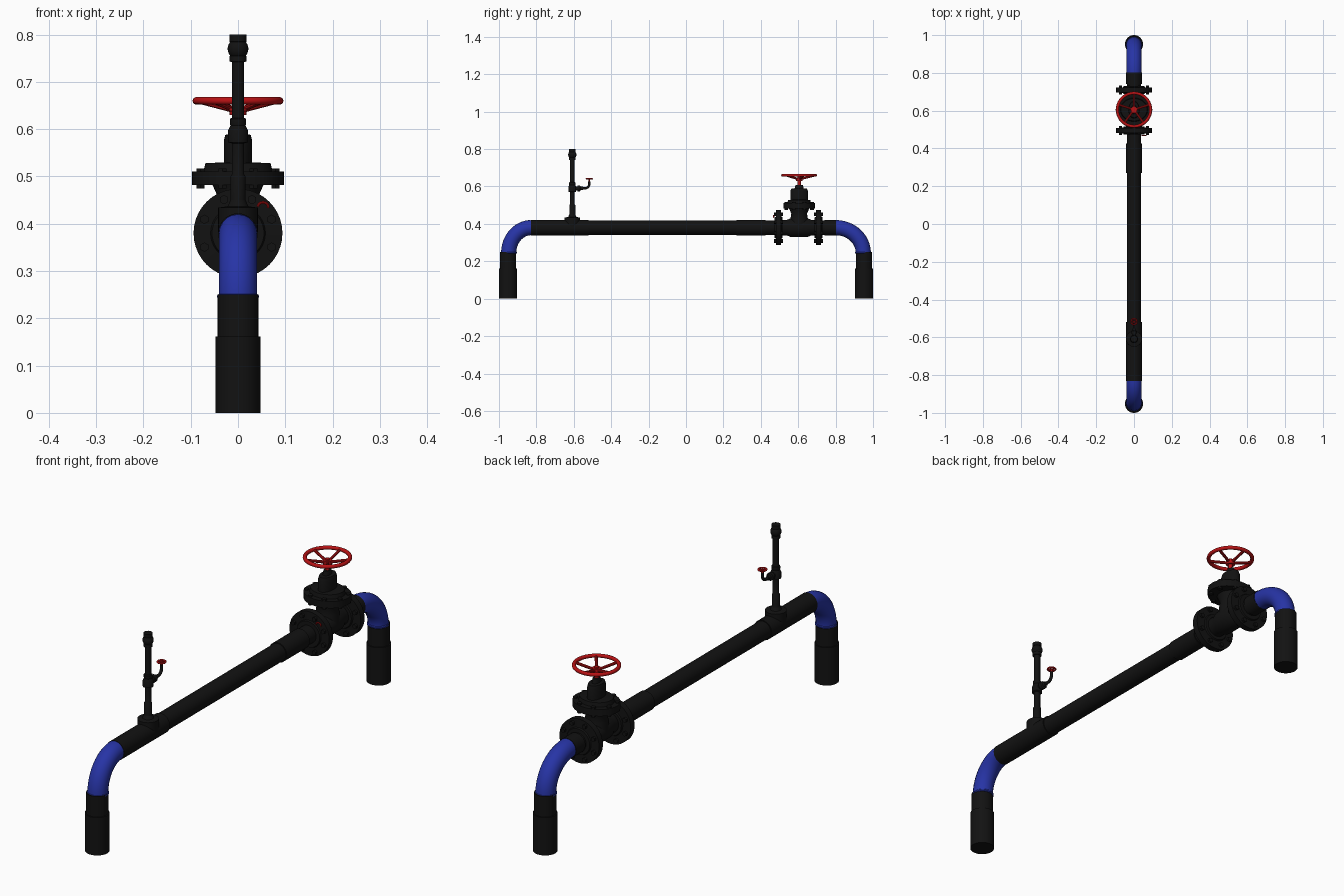
import bpy, bmesh
from math import sin, cos, pi
from mathutils import Matrix, Vector

cube = bpy.data.objects.get("Cube")
if cube:
    bpy.data.objects.remove(cube, do_unlink=True)


def make_material(name, rgb):
    m = bpy.data.materials.new(name)
    m.use_nodes = True
    m.diffuse_color = (*rgb, 1)
    m.node_tree.nodes["Principled BSDF"].inputs["Base Color"].default_value = (*rgb, 1)
    return m


BLACK = make_material("black iron", (0.006, 0.006, 0.006))
BLUE = make_material("blue paint", (0.02, 0.034, 0.38))
RED = make_material("red paint", (0.48, 0.006, 0.007))


def finish(ob, mat):
    ob.data.materials.clear()
    ob.data.materials.append(mat)
    bpy.ops.object.select_all(action='DESELECT')
    ob.select_set(True)
    bpy.context.view_layer.objects.active = ob
    bpy.ops.object.shade_smooth_by_angle(angle=0.6)
    return ob


def mesh_object(name, bm, mat):
    bmesh.ops.recalc_face_normals(bm, faces=bm.faces)
    me = bpy.data.meshes.new(name)
    bm.to_mesh(me)
    bm.free()
    ob = bpy.data.objects.new(name, me)
    bpy.context.collection.objects.link(ob)
    return finish(ob, mat)


def axis_matrix(axis):
    return Matrix.Rotation(-pi / 2, 4, 'X') if axis == 'Y' else Matrix.Identity(4)


def lathe(name, profile, origin, axis='Z', mat=BLACK, sides=32, squash=(1, 1)):
    """Revolve (radius, distance) pairs around an axis, with capped ends."""
    bm = bmesh.new()
    turn = Matrix.Translation(origin) @ axis_matrix(axis)
    rings = [[bm.verts.new(turn @ Vector((r * cos(2 * pi * i / sides) * squash[0],
                                          r * sin(2 * pi * i / sides) * squash[1], d)))
              for i in range(sides)] for r, d in profile]
    for a, b in zip(rings, rings[1:]):
        for i in range(sides):
            j = (i + 1) % sides
            bm.faces.new((a[i], a[j], b[j], b[i]))
    bm.faces.new(rings[0])
    bm.faces.new(rings[-1])
    return mesh_object(name, bm, mat)


def tube(name, points, radius, mat, cyclic=False, res=5):
    """Sweep a round section along a path."""
    cu = bpy.data.curves.new(name, 'CURVE')
    cu.dimensions = '3D'
    cu.bevel_depth = radius
    cu.bevel_resolution = res
    cu.use_fill_caps = True
    sp = cu.splines.new('POLY')
    sp.points.add(len(points) - 1)
    for p, co in zip(sp.points, points):
        p.co = (*co, 1)
    sp.use_cyclic_u = cyclic
    ob = bpy.data.objects.new(name, cu)
    bpy.context.collection.objects.link(ob)
    bpy.ops.object.select_all(action='DESELECT')
    ob.select_set(True)
    bpy.context.view_layer.objects.active = ob
    bpy.ops.object.convert(target='MESH')
    return finish(bpy.context.view_layer.objects.active, mat)


def bolts(name, origin, axis, circle, count, half, size, squash=(1, 1)):
    """Ring of hexagonal bolts passing through a flange."""
    bm = bmesh.new()
    base = Matrix.Translation(origin) @ axis_matrix(axis)
    for i in range(count):
        a = 2 * pi * (i + 0.5) / count
        spot = Matrix.Translation((circle * cos(a) * squash[0], circle * sin(a) * squash[1], 0))
        bmesh.ops.create_cone(bm, cap_ends=True, segments=6, radius1=size, radius2=size,
                              depth=2 * half, matrix=base @ spot)
    return mesh_object(name, bm, BLACK)


def handwheel(name, center, radius, thick, drop, spokes):
    c = Vector(center)
    ring = [c + Vector((radius * cos(2 * pi * i / 40), radius * sin(2 * pi * i / 40), 0))
            for i in range(40)]
    tube(name + "_rim", ring, thick, RED, cyclic=True)
    hub = c - Vector((0, 0, drop))
    for k in range(spokes):
        a = 2 * pi * k / spokes + pi / 2
        tube(f"{name}_spoke_{k + 1}", [hub, c + Vector((radius * cos(a), radius * sin(a), 0))],
             thick * 0.75, RED, res=3)
    lathe(name + "_hub", [(radius * 0.2, -thick), (radius * 0.2, thick * 1.4)], hub, mat=RED, sides=20)


PIPE_Z = 0.38

# Legs and elbows at both ends
for side, end, inner in (("front", -1, 0.828), ("back", 1, 0.80)):
    y = end * 0.952
    lathe(side + "_leg", [(0.048, 0), (0.048, 0.162), (0.043, 0.162), (0.043, 0.25)], (0, y, 0))
    reach = 0.948 - inner
    arc = [(0, end * (inner + reach * sin(t * pi / 32)),
            0.245 + (PIPE_Z - 0.245) * cos(t * pi / 32)) for t in range(17)]
    tube(side + "_elbow", arc, 0.0405, BLUE, res=8)
    lathe(side + "_elbow_bead", [(0.041, -0.005), (0.044, -0.002), (0.044, 0.002), (0.041, 0.005)],
          (0, end * 0.948, 0.246), mat=BLUE)

# Long horizontal pipe with thicker end sleeves
lathe("main_pipe", [(0.042, -0.83), (0.042, -0.52), (0.038, -0.52), (0.038, 0.27),
                    (0.042, 0.27), (0.042, 0.425), (0.038, 0.425), (0.038, 0.48)],
      (0, 0, PIPE_Z), 'Y')
lathe("back_pipe", [(0.038, 0.72), (0.038, 0.74), (0.042, 0.74), (0.042, 0.803)], (0, 0, PIPE_Z), 'Y')

# Gate valve body and its pipe flanges
VALVE_Y = 0.605
lathe("valve_body", [(0.042, -0.11), (0.042, -0.065), (0.05, -0.045), (0.05, 0.045),
                     (0.042, 0.065), (0.042, 0.11)], (0, VALVE_Y, PIPE_Z), 'Y')
lathe("valve_neck", [(0.05, 0.38), (0.046, 0.43), (0.042, 0.455), (0.055, 0.485)], (0, VALVE_Y, 0))
for side, y in (("front", 0.495), ("back", 0.709)):
    lathe(side + "_flange", [(0.055, -0.021), (0.058, -0.015), (0.094, -0.013), (0.094, 0.013),
                             (0.058, 0.015), (0.055, 0.021)], (0, y, PIPE_Z), 'Y', sides=40)
    bolts(side + "_flange_bolts", (0, y, PIPE_Z), 'Y', 0.077, 8, 0.024, 0.01)

# Small red tag loop on the front flange
loop = [(0.053 + 0.011 * cos(t * pi / 10), 0.469, 0.436 + 0.009 * sin(t * pi / 10))
        for t in range(-1, 11)]
tube("flange_tag_loop", loop, 0.003, RED, res=3)

# Bonnet flange, bonnet and stem
OVAL = (1, 0.86)
lathe("bonnet_flange", [(0.097, 0.482), (0.097, 0.511), (0.073, 0.511), (0.069, 0.528), (0.03, 0.53)],
      (0, VALVE_Y, 0), sides=40, squash=OVAL)
bolts("bonnet_bolts", (0, VALVE_Y, 0.496), 'Z', 0.086, 8, 0.021, 0.01, OVAL)
lathe("bonnet", [(0.047, 0.525), (0.047, 0.575), (0.042, 0.588), (0.024, 0.59), (0.02, 0.608)],
      (0, VALVE_Y, 0), squash=(0.64, 1))
lathe("valve_stem", [(0.009, 0.6), (0.009, 0.655)], (0, VALVE_Y, 0), mat=RED, sides=16)
handwheel("handwheel", (0, VALVE_Y, 0.66), 0.088, 0.008, 0.022, 5)

# Vertical riser on a saddle, with collars and a ball at the top
RISER_Y = -0.608
lathe("riser_saddle", [(0.042, 0.38), (0.042, 0.434), (0.022, 0.437), (0.016, 0.45)], (0, RISER_Y, 0))
lathe("riser", [(0.016, 0.43), (0.016, 0.5), (0.013, 0.505), (0.013, 0.57), (0.021, 0.572),
                (0.021, 0.597), (0.016, 0.608), (0.017, 0.61), (0.017, 0.622), (0.013, 0.624),
                (0.013, 0.742), (0.018, 0.743), (0.018, 0.755), (0.012, 0.757), (0.012, 0.784),
                (0.018, 0.785), (0.018, 0.8)], (0, RISER_Y, 0), sides=24)
lathe("riser_ball", [(0.022 * sin(t * pi / 12), 0.77 - 0.022 * cos(t * pi / 12))
                     for t in range(1, 12)], (0, RISER_Y, 0), sides=24)

# Side tap with a curved outlet and small wheel
lathe("tap_collar", [(0.011, 0), (0.011, 0.028), (0.016, 0.028), (0.016, 0.042), (0.009, 0.044),
                     (0.009, 0.056)], (0, RISER_Y, 0.59), 'Y', sides=20)
bend = [(0, -0.565, 0.59)] + [(0, -0.541 + 0.024 * sin(t * pi / 12), 0.614 - 0.024 * cos(t * pi / 12))
                              for t in range(7)] + [(0, -0.517, 0.628)]
tube("tap_bend", bend, 0.0065, BLACK)
lathe("tap_stem", [(0.004, 0.62), (0.004, 0.643)], (0, -0.517, 0), mat=RED, sides=12)
handwheel("tap_wheel", (0, -0.517, 0.641), 0.016, 0.0035, 0.002, 5)
